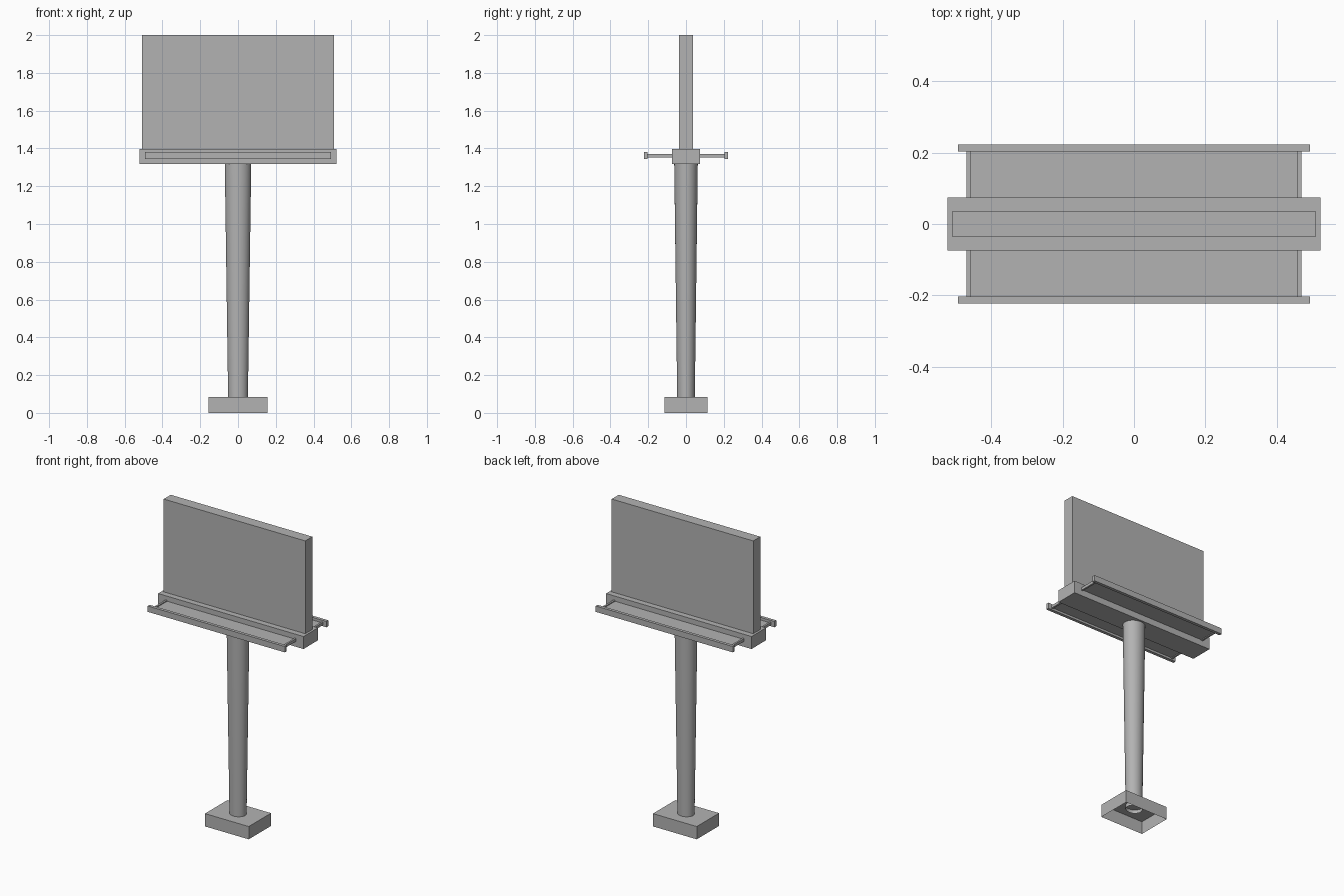
import bpy
import bmesh
from mathutils import Matrix

default = bpy.data.objects.get("Cube")
if default:
    bpy.data.objects.remove(default, do_unlink=True)

GREY = (0.45, 0.45, 0.45, 1)
metal = bpy.data.materials.new("plain grey")
metal.use_nodes = True
metal.diffuse_color = GREY
metal.node_tree.nodes["Principled BSDF"].inputs["Base Color"].default_value = GREY


def finish(name, bm):
    mesh = bpy.data.meshes.new(name)
    bm.to_mesh(mesh)
    bm.free()
    mesh.materials.append(metal)
    obj = bpy.data.objects.new(name, mesh)
    bpy.context.collection.objects.link(obj)
    return obj


def box(name, x, y, z, open_bottom=False):
    """Box from (min, max) pairs along each axis."""
    bm = bmesh.new()
    size = [b - a for a, b in (x, y, z)]
    mid = [(a + b) / 2 for a, b in (x, y, z)]
    bmesh.ops.create_cube(bm, size=1, matrix=Matrix.Translation(mid) @ Matrix.Diagonal((*size, 1)))
    if open_bottom:
        bm.normal_update()
        under = [f for f in bm.faces if f.normal.z < -0.9]
        bmesh.ops.delete(bm, geom=under, context="FACES")
    return finish(name, bm)


# Hollow footing, main beam and display board
box("footing", (-0.157, 0.157), (-0.114, 0.114), (0, 0.083), open_bottom=True)
box("main_beam", (-0.522, 0.522), (-0.074, 0.074), (1.317, 1.398))
box("display_board", (-0.508, 0.508), (-0.036, 0.036), (1.398, 2.0))

# Tapered oval pole, open at its foot inside the footing
bottom, top = 0.06, 1.317
bm = bmesh.new()
bmesh.ops.create_cone(
    bm, cap_ends=False, segments=32, radius1=0.052, radius2=0.07, depth=top - bottom,
    matrix=Matrix.Translation((0, 0, (top + bottom) / 2)) @ Matrix.Diagonal((1, 0.89, 1, 1)))
pole = finish("pole", bm)
for face in pole.data.polygons:
    face.use_smooth = True

# Walkway on each side: floor, two end brackets and an outer rail
for side, s in (("front", -1), ("back", 1)):
    reach = sorted((s * 0.074, s * 0.204))
    box(side + "_walkway_floor", (-0.458, 0.458), reach, (1.358, 1.365))
    box(side + "_rail", (-0.492, 0.492), sorted((s * 0.203, s * 0.223)), (1.344, 1.382))
    for end, e in (("right", -1), ("left", 1)):
        box(f"{side}_{end}_bracket", sorted((e * 0.457, e * 0.469)), reach, (1.353, 1.371))
